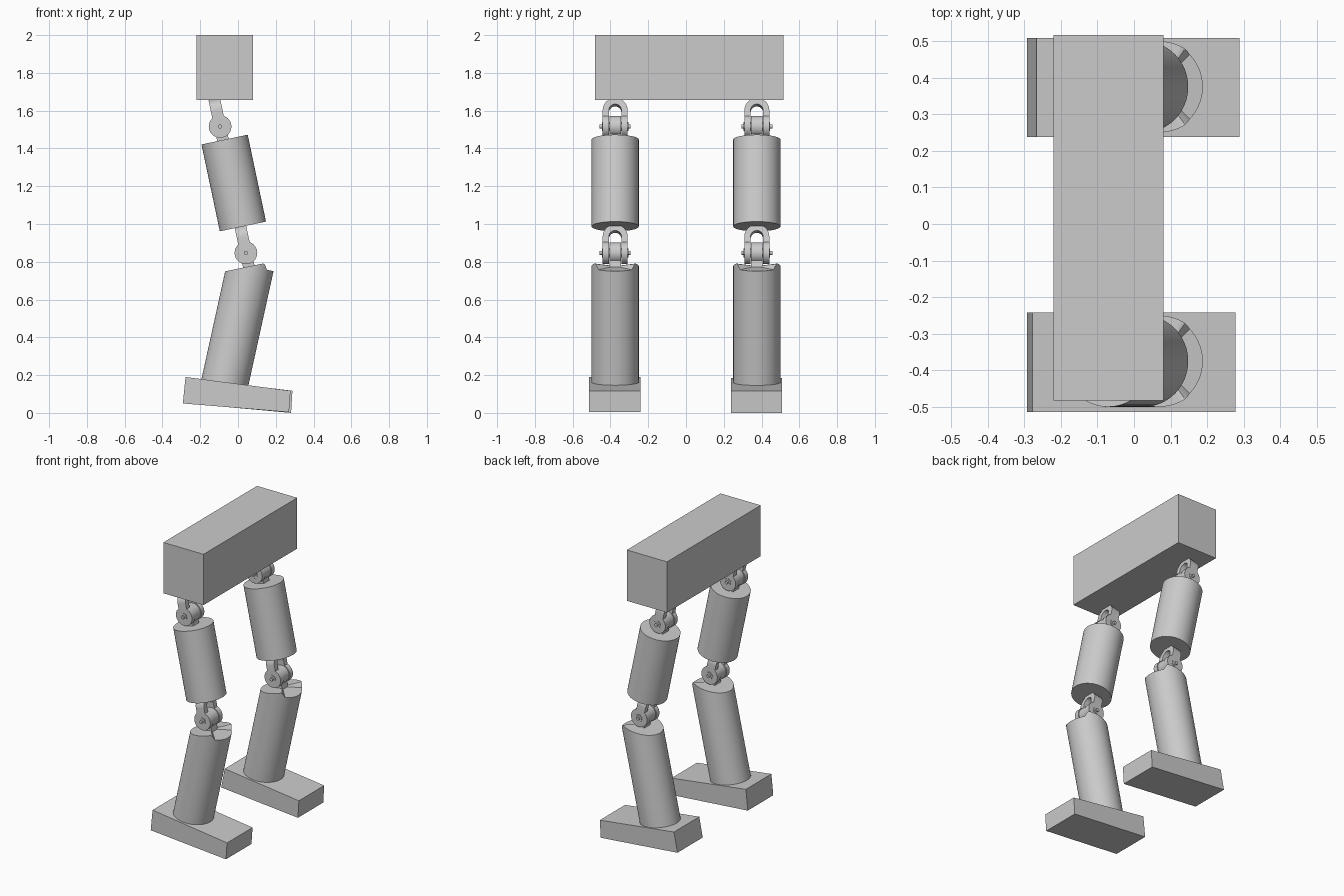
import bpy, bmesh
from math import sin, cos, pi, radians, tan
from mathutils import Matrix, Vector

if "Cube" in bpy.data.objects:
    bpy.data.objects.remove(bpy.data.objects["Cube"], do_unlink=True)

grey = bpy.data.materials.new("plain grey")
grey.use_nodes = True
COLOUR = (0.6, 0.6, 0.6, 1)
grey.diffuse_color = COLOUR
grey.node_tree.nodes["Principled BSDF"].inputs["Base Color"].default_value = COLOUR


def finish(bm, name, frame=Matrix(), smooth=True):
    bmesh.ops.recalc_face_normals(bm, faces=bm.faces)
    mesh = bpy.data.meshes.new(name)
    bm.to_mesh(mesh)
    bm.free()
    mesh.materials.append(grey)
    ob = bpy.data.objects.new(name, mesh)
    bpy.context.collection.objects.link(ob)
    ob.matrix_world = frame
    if smooth:
        bpy.ops.object.select_all(action='DESELECT')
        ob.select_set(True)
        bpy.context.view_layer.objects.active = ob
        bpy.ops.object.shade_smooth_by_angle(angle=radians(30))
    return ob


def tilted(x, y, z, degrees):
    return Matrix.Translation((x, y, z)) @ Matrix.Rotation(radians(degrees), 4, 'Y')


def add_box(bm, low, high):
    low, high = Vector(low), Vector(high)
    place = Matrix.Translation((low + high) / 2) @ Matrix.Diagonal((*(high - low), 1))
    bmesh.ops.create_cube(bm, size=1, matrix=place)


def add_rod(bm, radius, y0, y1, sides=32):
    # Cylinder lying along y, between y0 and y1
    place = Matrix.Translation((0, (y0 + y1) / 2, 0)) @ Matrix.Rotation(pi / 2, 4, 'X')
    bmesh.ops.create_cone(bm, cap_ends=True, segments=sides, radius1=radius,
                          radius2=radius, depth=abs(y1 - y0), matrix=place)


def add_prism(bm, points, direction):
    face = bm.faces.new([bm.verts.new(p) for p in points])
    made = bmesh.ops.extrude_face_region(bm, geom=[face], use_keep_orig=True)
    moved = [v for v in made["geom"] if isinstance(v, bmesh.types.BMVert)]
    bmesh.ops.translate(bm, verts=moved, vec=direction)


def joint(name, frame):
    # Fork: arch with two arms and an eye at the end of each
    outer, inner, half, centre = 0.066, 0.033, 0.031, 0.082
    arc = [pi * i / 20 for i in range(21)]
    loop = [(outer, 0)] + [(outer * cos(a), centre + outer * sin(a)) for a in arc] + [(-outer, 0)]
    loop += [(-inner, 0)] + [(-inner * cos(a), centre + inner * sin(a)) for a in arc] + [(inner, 0)]
    bm = bmesh.new()
    add_prism(bm, [(-half, y, z) for y, z in loop], (2 * half, 0, 0))
    for side in (-1, 1):
        add_rod(bm, 0.06, side * inner, side * outer)
    finish(bm, name + "_fork", frame)
    # Lug between the arms
    bm = bmesh.new()
    add_rod(bm, 0.056, -0.031, 0.031)
    add_box(bm, (-half, -0.031, -0.1), (half, 0.031, 0))
    finish(bm, name + "_lug", frame)
    # Bolt through the joint
    bm = bmesh.new()
    add_rod(bm, 0.025, -0.07, 0.07, 6)
    add_rod(bm, 0.011, -0.082, 0.082, 16)
    finish(bm, name + "_bolt", frame)


def shin(name, frame, radius=0.125, length=0.68, sides=96):
    # Top cap leans back, with a flat sector notched out of the front
    bm = bmesh.new()
    slope = tan(radians(24))
    top, bottom = [], []
    for i in range(sides):
        a = 2 * pi * i / sides
        x, y = radius * cos(a), radius * sin(a)
        off = min(a, 2 * pi - a)
        blend = min(1, max(0, (off - radians(45)) / radians(13)))
        top.append(bm.verts.new((x, y, blend * slope * x)))
        bottom.append(bm.verts.new((x, y, -length)))
    hub = bm.verts.new((0, 0, 0))
    bm.faces.new(bottom)
    for i in range(sides):
        j = (i + 1) % sides
        bm.faces.new((bottom[i], bottom[j], top[j], top[i]))
        bm.faces.new((top[i], top[j], hub))
    finish(bm, name, frame)


# Hip block
bm = bmesh.new()
add_box(bm, (-0.22, -0.482, 1.657), (0.08, 0.517, 2.0))
finish(bm, "hip_block", smooth=False)

# Feet: leaning wedges, side profile in x and z
feet = {
    "right": (-0.514, -0.242, [(-0.278, 0.19), (0.278, 0.117), (0.27, 0.004), (-0.292, 0.05)]),
    "left": (0.238, 0.508, [(-0.266, 0.185), (0.288, 0.117), (0.281, 0.0), (-0.292, 0.052)]),
}

for side, y in (("right", -0.375), ("left", 0.375)):
    joint(side + "_hip", tilted(-0.095, y, 1.516, -11.9))
    joint(side + "_knee", tilted(0.042, y, 0.847, -11.9))

    # Thigh
    bm = bmesh.new()
    bmesh.ops.create_cone(bm, cap_ends=True, segments=64, radius1=0.125, radius2=0.125, depth=0.47)
    finish(bm, side + "_thigh", tilted(-0.0225, y, 1.217, -11.9))

    shin(side + "_shin", tilted(0.066, y, 0.777, 12.4))

    y0, y1, profile = feet[side]
    bm = bmesh.new()
    add_prism(bm, [(x, y0, z) for x, z in profile], (0, y1 - y0, 0))
    finish(bm, side + "_foot", smooth=False)
